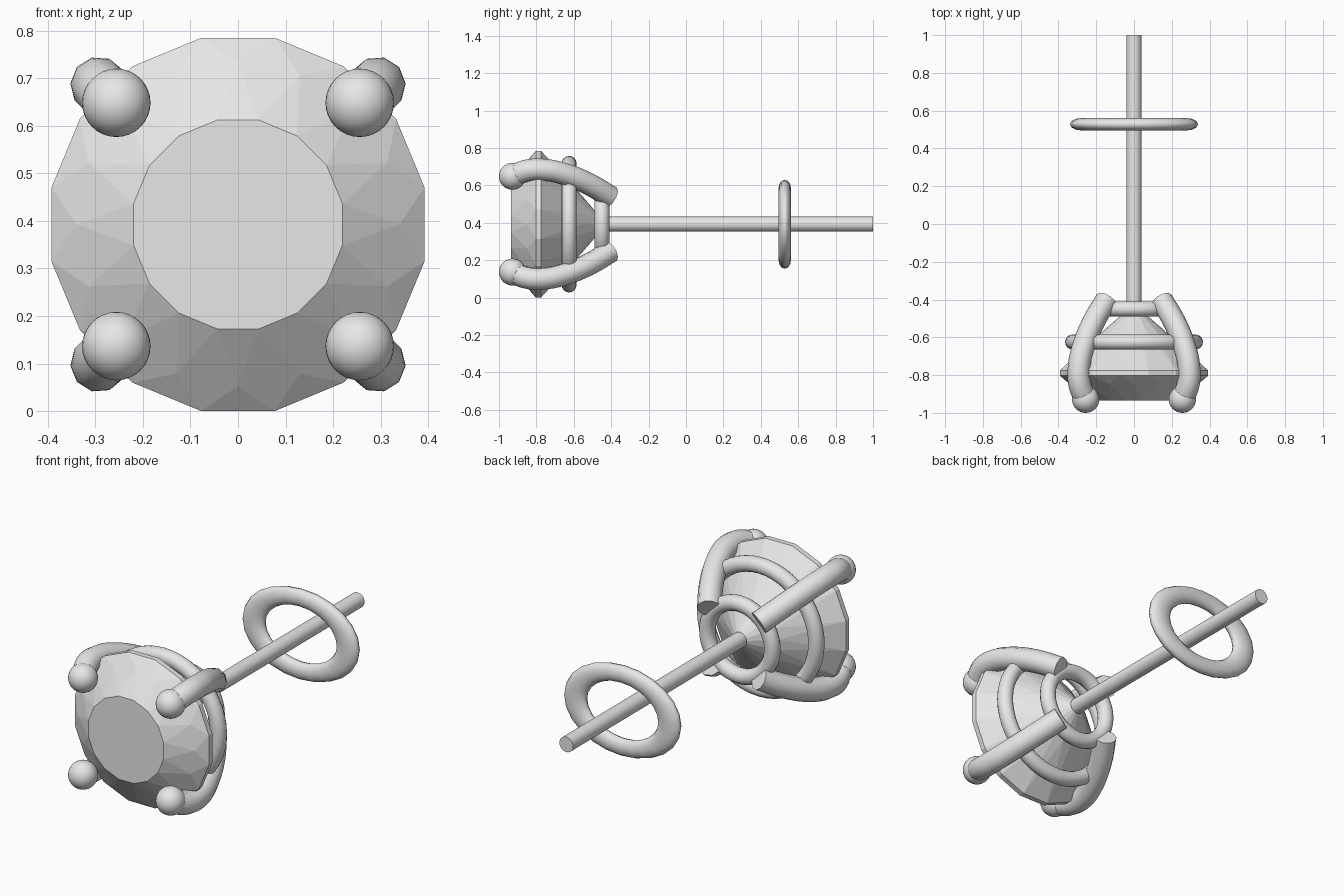
import bpy, bmesh, math
from mathutils import Vector

if "Cube" in bpy.data.objects:
    bpy.data.objects.remove(bpy.data.objects["Cube"])

CZ = 0.3925  # height of the earring axis


def material(name, v):
    m = bpy.data.materials.new(name)
    m.diffuse_color = (v, v, v, 1)
    m.use_nodes = True
    m.node_tree.nodes["Principled BSDF"].inputs["Base Color"].default_value = m.diffuse_color
    return m


METAL = material("pale grey", 0.8)


def finish(ob, name, angle=None):
    ob.name = name
    ob.data.materials.clear()
    ob.data.materials.append(METAL)
    if angle:
        bpy.ops.object.select_all(action='DESELECT')
        ob.select_set(True)
        bpy.context.view_layer.objects.active = ob
        bpy.ops.object.shade_smooth_by_angle(angle=math.radians(angle))
    return ob


def ring(name, y, major, minor, scale=(1, 1, 1), seg=48, sides=16):
    bpy.ops.mesh.primitive_torus_add(major_radius=major, minor_radius=minor,
                                     major_segments=seg, minor_segments=sides,
                                     location=(0, y, CZ), rotation=(math.pi / 2, 0, 0))
    ob = bpy.context.object
    ob.scale = scale
    return finish(ob, name, 60)


# Brilliant cut stone: rings of 16 points, flat facets
def stone():
    N = 16
    bm = bmesh.new()

    def loop(r, y, shift):
        return [bm.verts.new((r * math.sin((i + shift) * math.tau / N), y,
                              CZ + r * math.cos((i + shift) * math.tau / N))) for i in range(N)]
    table = loop(0.224, -0.935, 0.5)
    star = loop(0.34, -0.848, 1.0)
    g1 = loop(0.4, -0.803, 0.5)
    g2 = loop(0.4, -0.775, 0.5)
    low = loop(0.15, -0.554, 1.0)
    tip = bm.verts.new((0, -0.425, CZ))
    bm.faces.new(table)
    for i in range(N):
        j = (i + 1) % N
        bm.faces.new((table[i], table[j], star[i]))
        bm.faces.new((table[j], star[i], g1[j], star[j]))
        bm.faces.new((star[i], g1[i], g1[j]))
        bm.faces.new((g1[i], g1[j], g2[j], g2[i]))
        bm.faces.new((g2[i], g2[j], low[i]))
        bm.faces.new((low[i], g2[j], low[j], tip))
    bmesh.ops.recalc_face_normals(bm, faces=bm.faces)
    me = bpy.data.meshes.new("stone")
    bm.to_mesh(me)
    bm.free()
    ob = bpy.data.objects.new("stone", me)
    bpy.context.collection.objects.link(ob)
    finish(ob, "stone")


stone()

# Four curved prongs with ball tips
PATH = [(0.255, -0.93), (0.287, -0.85), (0.291, -0.76), (0.268, -0.65), (0.215, -0.52), (0.145, -0.402)]
for sx, side in ((-1, "left"), (1, "right")):
    for sz, level in ((-1, "lower"), (1, "upper")):
        cu = bpy.data.curves.new("prong", 'CURVE')
        cu.dimensions = '3D'
        cu.bevel_depth = 0.06
        cu.bevel_resolution = 3
        cu.resolution_u = 5
        cu.use_fill_caps = True
        sp = cu.splines.new('BEZIER')
        sp.bezier_points.add(len(PATH) - 1)
        for p, (o, y) in zip(sp.bezier_points, PATH):
            p.co = (sx * o, y, CZ + sz * o)
            p.handle_left_type = p.handle_right_type = 'AUTO'
        tmp = bpy.data.objects.new("prong_path", cu)
        bpy.context.collection.objects.link(tmp)
        bpy.context.view_layer.update()
        me = bpy.data.meshes.new_from_object(tmp.evaluated_get(bpy.context.evaluated_depsgraph_get()))
        bpy.data.objects.remove(tmp)
        ob = bpy.data.objects.new("prong", me)
        bpy.context.collection.objects.link(ob)
        finish(ob, f"{level}_{side}_prong", 50)
        bpy.ops.mesh.primitive_uv_sphere_add(segments=32, ring_count=16, radius=0.072,
                                             location=(sx * 0.256, -0.928, CZ + sz * 0.256))
        finish(bpy.context.object, f"{level}_{side}_prong_tip", 60)

# Basket rings
ring("large_basket_ring", -0.625, 0.325, 0.04)
ring("small_basket_ring", -0.45, 0.19, 0.04)

# Post
bpy.ops.mesh.primitive_cylinder_add(vertices=32, radius=0.04, depth=1.45,
                                    location=(0, 0.275, CZ), rotation=(math.pi / 2, 0, 0))
finish(bpy.context.object, "post", 40)

# Oval backing ring
ring("backing_ring", 0.528, 0.81, 0.19, (0.34, 0.238, 0.174), 24, 12)
